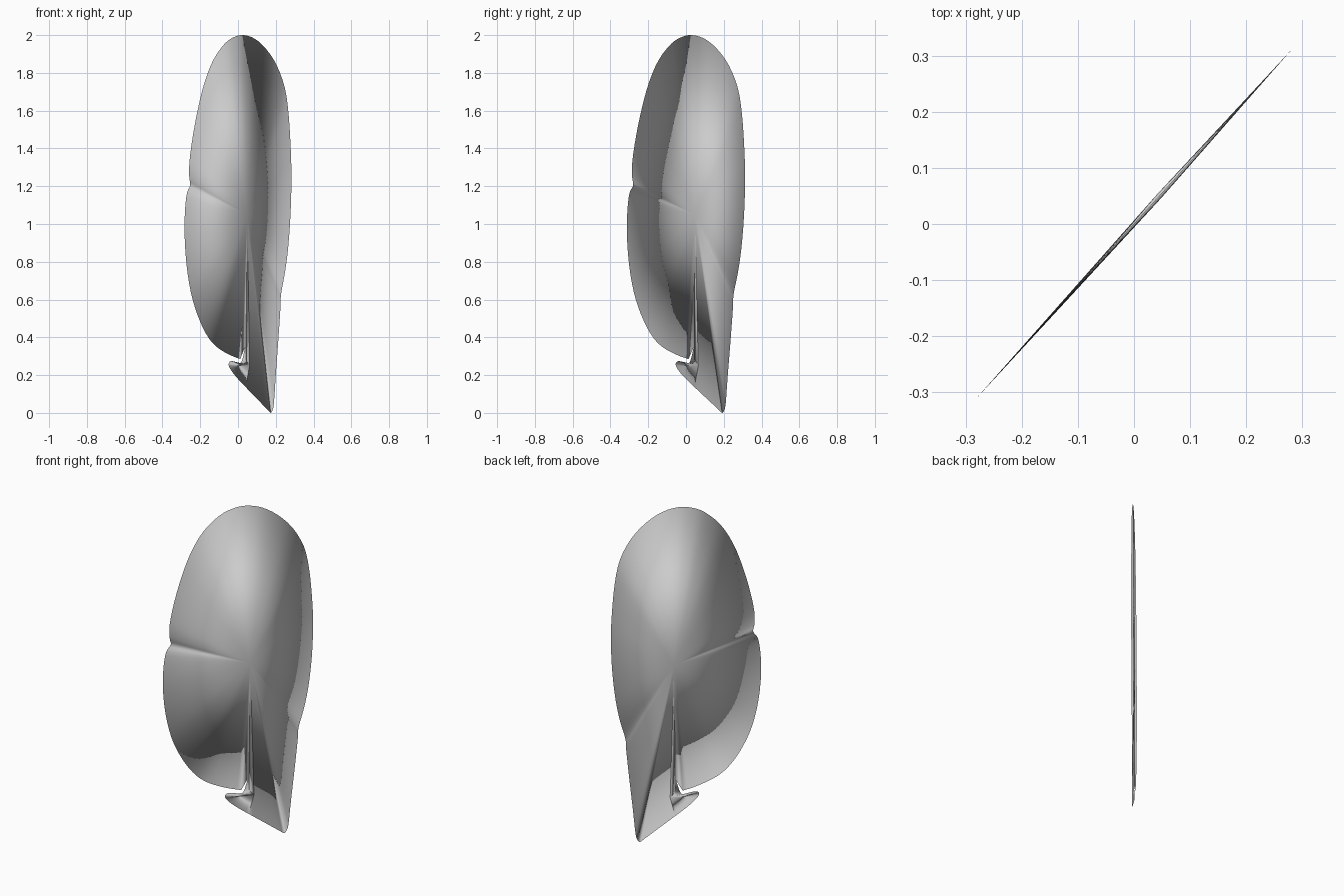
import bpy, bmesh
from mathutils import Vector

# The blade stands in a vertical plane turned about 48 degrees from the front
ALONG = 0.313 / 0.283
NORMAL = Vector((0.742, -0.67, 0))

# Outer rim as (x, z): slit, up the left side, over the top, down to the tip
RIM = [(0.012, 0.285), (-0.05, 0.31), (-0.12, 0.355), (-0.17, 0.42),
       (-0.215, 0.52), (-0.25, 0.64), (-0.273, 0.79), (-0.283, 0.95),
       (-0.28, 1.08), (-0.27, 1.165), (-0.253, 1.205), (-0.258, 1.25),
       (-0.257, 1.33), (-0.24, 1.46), (-0.212, 1.61), (-0.177, 1.75),
       (-0.13, 1.87), (-0.07, 1.955), (-0.02, 1.99), (0.03, 2.0),
       (0.09, 1.98), (0.15, 1.925), (0.205, 1.84), (0.248, 1.72),
       (0.268, 1.58), (0.279, 1.4), (0.283, 1.24), (0.278, 1.05),
       (0.265, 0.87), (0.248, 0.74), (0.228, 0.63), (0.225, 0.56),
       (0.213, 0.38), (0.2, 0.2), (0.19, 0.05), (0.182, 0.012),
       (0.173, 0.0), (0.158, 0.015), (0.1, 0.075), (0.04, 0.137)]
# Small hook at the foot, from the underside round to the top of the slit
HOOK = [(0.04, 0.137), (-0.005, 0.185), (-0.038, 0.228), (-0.05, 0.258),
        (-0.038, 0.274), (-0.012, 0.27), (0.018, 0.268), (0.037, 0.35)]


def smooth_curve(pts, steps=3):
    """Open Catmull-Rom curve through the points."""
    p = [Vector(q) for q in pts]
    p = [p[0]] + p + [p[-1]]
    out = []
    for a, b, c, d in zip(p, p[1:], p[2:], p[3:]):
        for i in range(steps):
            t = i / steps
            out.append(0.5 * (2 * b + (c - a) * t + (2 * a - 5 * b + 4 * c - d) * t * t
                              + (3 * b - a - 3 * c + d) * t ** 3))
    return out + [p[-1]]


bm = bmesh.new()


def vert(x, z, off=0.0):
    return bm.verts.new(Vector((x, x * ALONG, max(z, 0))) + NORMAL * off)


rim = [vert(*p) for p in smooth_curve(RIM)]
hook = [rim[-1]] + [vert(*p) for p in smooth_curve(HOOK)[1:]]

# Thin lens: each side fans out from a raised hub, with a lesser hub in the hook
for s in (1, -1):
    hub = vert(0.045, 1.05, s * 0.005)
    foot = vert(0.06, 0.25, s * 0.002)
    for ring, centre in ((rim + [foot, hook[-1], rim[0]], hub), (hook, foot)):
        for a, b in zip(ring, ring[1:]):
            bm.faces.new((centre, a, b) if s < 0 else (centre, b, a))

bmesh.ops.recalc_face_normals(bm, faces=bm.faces[:])
for f in bm.faces:
    f.smooth = True
mesh = bpy.data.meshes.new("leaf_blade")
bm.to_mesh(mesh)
bm.free()
blade = bpy.data.objects.new("leaf_blade", mesh)
bpy.context.collection.objects.link(blade)
